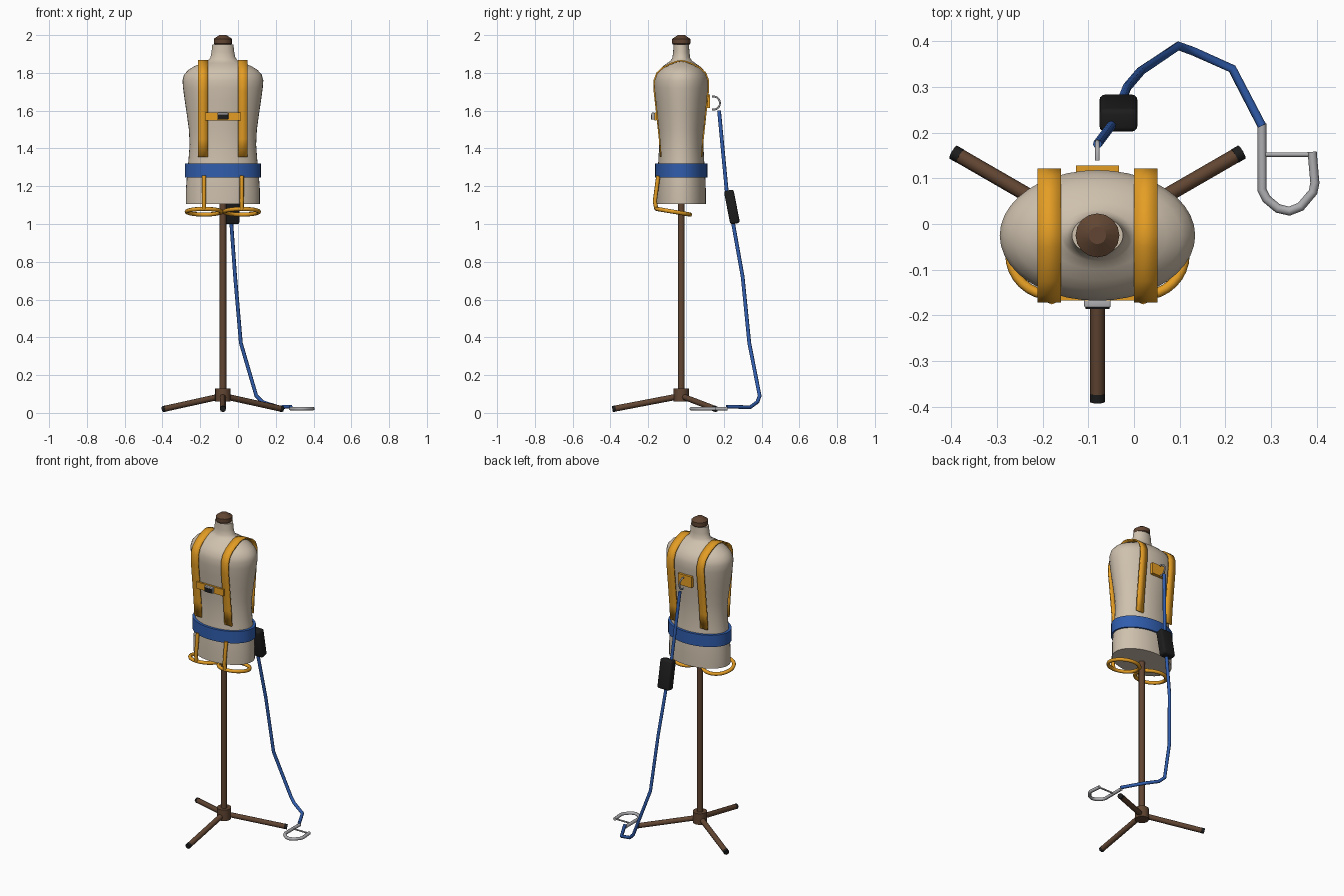
import bpy, bmesh
from math import sin, cos, pi, radians
from mathutils import Vector

cube = bpy.data.objects.get("Cube")
if cube:
    bpy.data.objects.remove(cube, do_unlink=True)

CX, CY = -0.08, -0.025   # axis of the stand


def material(name, rgb, rough=0.6):
    m = bpy.data.materials.new(name)
    m.use_nodes = True
    m.diffuse_color = (*rgb, 1)
    bsdf = m.node_tree.nodes["Principled BSDF"]
    bsdf.inputs["Base Color"].default_value = (*rgb, 1)
    bsdf.inputs["Roughness"].default_value = rough
    return m


linen = material("linen", (0.62, 0.53, 0.42))
wood = material("dark wood", (0.12, 0.06, 0.032))
orange = material("orange webbing", (0.78, 0.34, 0.018))
blue = material("blue webbing", (0.03, 0.11, 0.42))
black = material("black plastic", (0.012, 0.012, 0.012))
steel = material("steel", (0.42, 0.42, 0.44))


def finish(name, bm, mat, angle=35):
    bmesh.ops.recalc_face_normals(bm, faces=bm.faces)
    me = bpy.data.meshes.new(name)
    bm.to_mesh(me)
    bm.free()
    ob = bpy.data.objects.new(name, me)
    bpy.context.collection.objects.link(ob)
    me.materials.append(mat)
    shade(ob, angle)
    return ob


def shade(ob, angle):
    bpy.ops.object.select_all(action='DESELECT')
    ob.select_set(True)
    bpy.context.view_layer.objects.active = ob
    bpy.ops.object.shade_smooth_by_angle(angle=radians(angle))


def loft(name, rings, mat, sides=32, angle=35):
    """Stack of ellipses (z, half width, half depth) around the stand axis."""
    bm = bmesh.new()
    loops = []
    for z, rx, ry in rings:
        loops.append([bm.verts.new((CX + rx * cos(2 * pi * i / sides),
                                    CY + ry * sin(2 * pi * i / sides), z))
                      for i in range(sides)])
    for a, b in zip(loops, loops[1:]):
        for i in range(sides):
            j = (i + 1) % sides
            bm.faces.new((a[i], a[j], b[j], b[i]))
    bm.faces.new(loops[0])
    bm.faces.new(loops[-1])
    return finish(name, bm, mat, angle)


def tube(name, points, radius, mat, closed=False):
    """Round bar along a path."""
    cu = bpy.data.curves.new(name, 'CURVE')
    cu.dimensions = '3D'
    cu.bevel_depth = radius
    cu.bevel_resolution = 2
    cu.use_fill_caps = True
    sp = cu.splines.new('POLY')
    sp.points.add(len(points) - 1)
    for p, co in zip(sp.points, points):
        p.co = (*co, 1)
    sp.use_cyclic_u = closed
    ob = bpy.data.objects.new(name, cu)
    bpy.context.collection.objects.link(ob)
    cu.materials.append(mat)
    bpy.ops.object.select_all(action='DESELECT')
    ob.select_set(True)
    bpy.context.view_layer.objects.active = ob
    bpy.ops.object.convert(target='MESH')
    shade(bpy.context.object, 50)
    return bpy.context.object


def box(name, centre, size, mat, bevel=0.0):
    bm = bmesh.new()
    bmesh.ops.create_cube(bm, size=1)
    bmesh.ops.scale(bm, vec=size, verts=bm.verts)
    if bevel:
        bmesh.ops.bevel(bm, geom=bm.edges[:], offset=bevel, segments=3,
                        profile=0.5, affect='EDGES')
    ob = finish(name, bm, mat)
    ob.location = centre
    return ob


# Dress form body, neck and finial
body = [(1.105, .196, .130), (1.18, .196, .130), (1.26, .190, .127), (1.34, .182, .121),
        (1.42, .176, .117), (1.50, .180, .120), (1.58, .191, .128), (1.66, .203, .137),
        (1.72, .211, .143), (1.76, .214, .143), (1.79, .206, .135), (1.815, .184, .118),
        (1.835, .152, .098), (1.852, .112, .074), (1.865, .080, .056), (1.88, .066, .047),
        (1.91, .060, .043), (1.95, .056, .041)]
loft("torso", body, linen, 40, 60)
loft("neck_cap", [(1.95, .044, .044), (1.955, .048, .048), (1.98, .048, .048),
                  (2.0, .019, .019)], wood, 16, 30)

# Stand
loft("pole", [(0.08, .018, .018), (1.11, .018, .018)], wood, 16)
loft("hub", [(0.06, .041, .041), (0.13, .041, .041)], wood, 16)
for i in range(3):
    a = radians(30 + 120 * i)
    hub, foot = Vector((CX, CY, 0.09)), Vector((CX + .365 * cos(a), CY + .365 * sin(a), 0.02))
    joint = hub.lerp(foot, 0.95)
    tube(f"leg_{i + 1}", [hub, joint], 0.016, wood)
    tube(f"foot_tip_{i + 1}", [joint, foot], 0.0165, black)

# Waist belt
loft("waist_belt", [(1.245, .201, .138), (1.32, .201, .138)], blue, 40)

# Shoulder straps, a ribbon over each shoulder
half = [(.108, 1.355), (.115, 1.45), (.131, 1.6), (.142, 1.7), (.143, 1.76), (.128, 1.8),
        (.098, 1.827), (.06, 1.847), (.025, 1.86)]
path = [(-y, z) for y, z in half] + [(0, 1.864)] + half[::-1]
for side, s in (("left", 1), ("right", -1)):
    bm = bmesh.new()
    rows = [[bm.verts.new((CX + s * dx, CY + y, z)) for dx in (.080, .131)] for y, z in path]
    for a, b in zip(rows, rows[1:]):
        bm.faces.new((a[0], a[1], b[1], b[0]))
    strap = finish(f"shoulder_strap_{side}", bm, orange)
    mod = strap.modifiers.new("thickness", 'SOLIDIFY')
    mod.thickness = 0.008
    mod.offset = 0

# Chest strap and buckle
box("chest_strap", (CX, -.162, 1.57), (.19, .012, .042), orange)
box("buckle_frame", (CX, -.174, 1.571), (.058, .018, .036), steel, .004)
box("buckle_latch", (CX, -.183, 1.567), (.052, .006, .026), black)

# Leg loops with the straps that hang them from the belt
for side, s in (("left", 1), ("right", -1)):
    x = CX + s * 0.1
    ring = [(x + .091 * cos(t), -.067 + .089 * sin(t), 1.065 - .015 * sin(t))
            for t in (2 * pi * i / 32 for i in range(32))]
    tube(f"leg_loop_{side}", ring, .011, orange, True)
    tube(f"leg_loop_hanger_{side}", [(x, -.147, 1.255), (x, -.165, 1.12), (x, -.156, 1.075)],
         .011, orange)

# Back plate and ring
box("back_plate", (CX, .118, 1.65), (.094, .02, .07), orange)
tube("back_ring", [(CX, .145 + .035 * cos(t), 1.64 + .035 * sin(t))
                   for t in (radians(-100 + 20 * i) for i in range(11))], .005, steel)

# Lanyard, shock absorber and hook
lanyard = [(CX, .175, 1.60), (-.05, .215, 1.18), (-.035, .25, 1.0), (-.015, .30, .72),
           (.015, .335, .37), (.097, .39, .09), (.13, .378, .058), (.215, .34, .03),
           (.28, .215, .033)]
tube("lanyard", lanyard, .01, blue)
pack = box("shock_absorber", (-.034, .243, 1.09), (.083, .052, .18), black, .012)
pack.rotation_euler.x = radians(11)
hook = [(.28, .22), (.28, .075), (.29, .055), (.315, .034), (.34, .028), (.365, .038),
        (.392, .07), (.396, .09), (.39, .158)]
tube("hook", [(x, y, .022) for x, y in hook], .01, steel)
tube("hook_gate", [(.28, .152, .022), (.39, .152, .022)], .005, steel)
